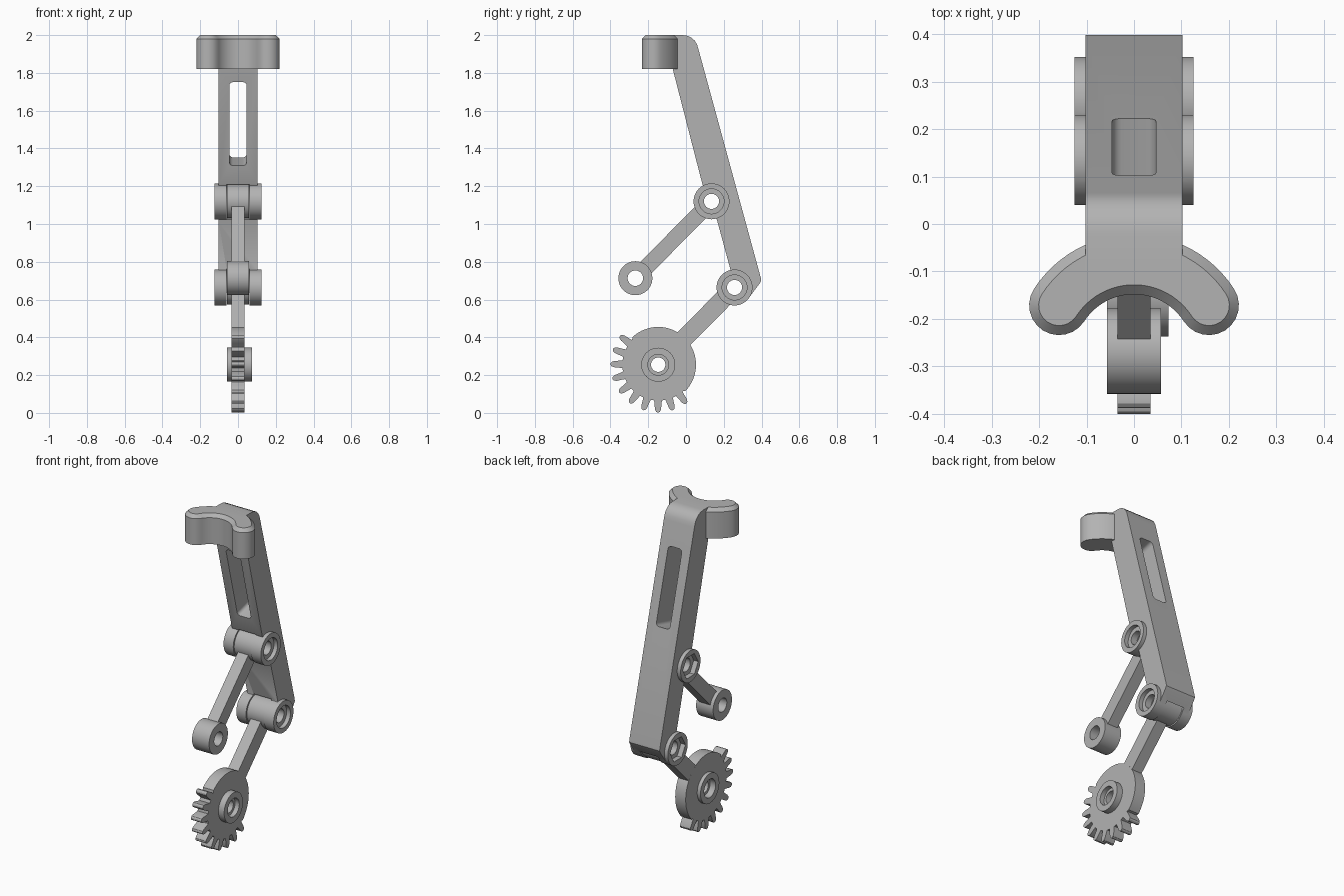
import bpy, bmesh
from math import sin, cos, radians, pi, acos
from mathutils import Matrix, Vector

if "Cube" in bpy.data.objects:
    bpy.data.objects.remove(bpy.data.objects["Cube"], do_unlink=True)

grey = bpy.data.materials.new("plain_grey")
grey.use_nodes = True
grey.diffuse_color = (0.45, 0.45, 0.45, 1)
grey.node_tree.nodes["Principled BSDF"].inputs["Base Color"].default_value = (0.45, 0.45, 0.45, 1)


def finish(name, bm):
    bmesh.ops.recalc_face_normals(bm, faces=bm.faces)
    mesh = bpy.data.meshes.new(name)
    bm.to_mesh(mesh)
    bm.free()
    mesh.materials.append(grey)
    obj = bpy.data.objects.new(name, mesh)
    bpy.context.collection.objects.link(obj)
    return obj


def loft(name, loops):
    """Skin matching closed loops and cap both ends."""
    bm = bmesh.new()
    rings = [[bm.verts.new(p) for p in loop] for loop in loops]
    n = len(rings[0])
    for a, b in zip(rings, rings[1:]):
        for i in range(n):
            j = (i + 1) % n
            bm.faces.new((a[i], a[j], b[j], b[i]))
    bm.faces.new(rings[0])
    bm.faces.new(rings[-1])
    return finish(name, bm)


def prism(name, outline, x0, x1):
    """Extrude a (y, z) outline sideways."""
    return loft(name, [[(x, y, z) for y, z in outline] for x in (x0, x1)])


def polar(c, r, deg):
    return c[0] + r * cos(radians(deg)), c[1] + r * sin(radians(deg))


def cyl(name, c, r, x0, x1, n=48):
    return prism(name, [polar(c, r, 360 * i / n) for i in range(n)], x0, x1)


def bar(name, a, b, half, x):
    """Straight flat bar between two pivots."""
    a, b = Vector(a), Vector(b)
    d = (b - a).normalized()
    s = Vector((-d.y, d.x)) * half
    return prism(name, [a + s, b + s, b - s, a - s], -x, x)


def combine(target, tool, operation):
    mod = target.modifiers.new("combine", 'BOOLEAN')
    mod.operation, mod.solver, mod.object = operation, 'EXACT', tool
    bpy.context.view_layer.objects.active = target
    bpy.ops.object.modifier_apply(modifier=mod.name)
    bpy.data.objects.remove(tool, do_unlink=True)


def add(target, tool):
    combine(target, tool, 'UNION')


def cut(target, tool):
    combine(target, tool, 'DIFFERENCE')


# Pivot positions (y, z)
upper_pivot = (0.135, 1.12)
lower_pivot = (0.257, 0.664)
rod_tip = (-0.268, 0.713)
gear_hub = (-0.147, 0.255)

# Main arm with rounded top corner and hinge cheeks
arm = prism("main_arm", [
    (-0.1, 2.0), (-0.02, 2.0), (0.005, 1.997), (0.028, 1.987), (0.047, 1.97),
    (0.059, 1.949), (0.066, 1.925), (0.396, 0.715), (0.398, 0.7), (0.39, 0.685),
    (0.335, 0.612), (0.257, 0.59), (0.215, 0.68), (0.235, 0.76), (0.167, 1.01),
    (0.135, 1.12), (0.087, 1.21), (-0.07, 1.82)], -0.102, 0.102)
for p in (upper_pivot, lower_pivot):
    add(arm, cyl("boss", p, 0.095, -0.125, 0.125))
for p in (upper_pivot, lower_pivot):
    cut(arm, cyl("hinge_slot", p, 0.101, -0.06, 0.06))
    cut(arm, cyl("pin_hole", p, 0.04, -0.3, 0.3))
    cut(arm, cyl("round_recess", p, 0.066, 0.1, 0.3))
    cut(arm, cyl("hex_recess", p, 0.073, -0.3, -0.095, 6))

# Rounded window through the arm
bm = bmesh.new()
bmesh.ops.create_cube(bm, size=2, matrix=Matrix.Diagonal((0.046, 0.2, 0.228, 1)))
depth_edges = [e for e in bm.edges
               if abs(e.verts[0].co.y - e.verts[1].co.y) > 0.1]
bmesh.ops.bevel(bm, geom=depth_edges, offset=0.02, segments=5, profile=0.5,
                affect='EDGES')
bm.transform(Matrix.Translation((0, 0.087, 1.552)) @ Matrix.Rotation(radians(15), 4, 'X'))
cut(arm, finish("window_cutter", bm))


# Crescent pad with a chamfered top rim
def crescent(half, z):
    radius, cy = 0.188, -0.273
    start = acos(0.158 / radius)
    pts = []
    sweep = [start + (pi - 2 * start) * i / 24 for i in range(25)]
    for a in sweep:
        pts.append(((radius + half) * cos(a), cy + (radius + half) * sin(a), z))
    for i in range(1, 12):
        a = pi - start + pi * i / 12
        pts.append((-0.158 + half * cos(a), cy + radius * sin(start) + half * sin(a), z))
    for a in reversed(sweep):
        pts.append(((radius - half) * cos(a), cy + (radius - half) * sin(a), z))
    for i in range(1, 12):
        a = start + pi + pi * i / 12
        pts.append((0.158 + half * cos(a), cy + radius * sin(start) + half * sin(a), z))
    return pts


pad = loft("crescent_pad", [crescent(0.063, 1.82), crescent(0.063, 1.98), crescent(0.043, 2.0)])

# Upper connecting rod
rod = bar("connecting_rod", upper_pivot, rod_tip, 0.042, 0.035)
for p in (upper_pivot, rod_tip):
    add(rod, cyl("rod_eye", p, 0.09, -0.057, 0.057))
for p in (upper_pivot, rod_tip):
    cut(rod, cyl("pin_hole", p, 0.041, -0.3, 0.3))

# Sector gear with its lever
outline = []
for i in range(10):
    mid = 143 + 18.1 * i
    for r, off in ((0.19, -6.3), (0.21, -5), (0.235, -4), (0.248, -2.6), (0.253, -0.8)):
        outline.append(polar(gear_hub, r, mid + off))
    for r, off in ((0.253, 0.8), (0.248, 2.6), (0.235, 4), (0.21, 5), (0.19, 6.3)):
        outline.append(polar(gear_hub, r, mid + off))
outline += [polar(gear_hub, 0.2, 316 + 177 * i / 40) for i in range(41)]
gear = prism("sector_gear", outline, -0.035, 0.035)
add(gear, bar("lever", gear_hub, lower_pivot, 0.048, 0.0345))
add(gear, cyl("lever_eye", lower_pivot, 0.09, -0.057, 0.057))
add(gear, cyl("hub", gear_hub, 0.09, -0.057, 0.073))
cut(gear, cyl("pin_hole", lower_pivot, 0.041, -0.3, 0.3))
cut(gear, cyl("hub_hole", gear_hub, 0.038, -0.3, 0.3))
cut(gear, cyl("hub_recess", gear_hub, 0.055, 0.045, 0.3))
cut(gear, cyl("back_recess", gear_hub, 0.055, -0.3, -0.02))

# Smooth the round surfaces, keep crisp edges
for obj in (arm, pad, rod, gear):
    bpy.ops.object.select_all(action='DESELECT')
    obj.select_set(True)
    bpy.context.view_layer.objects.active = obj
    bpy.ops.object.shade_smooth_by_angle(angle=radians(30))
